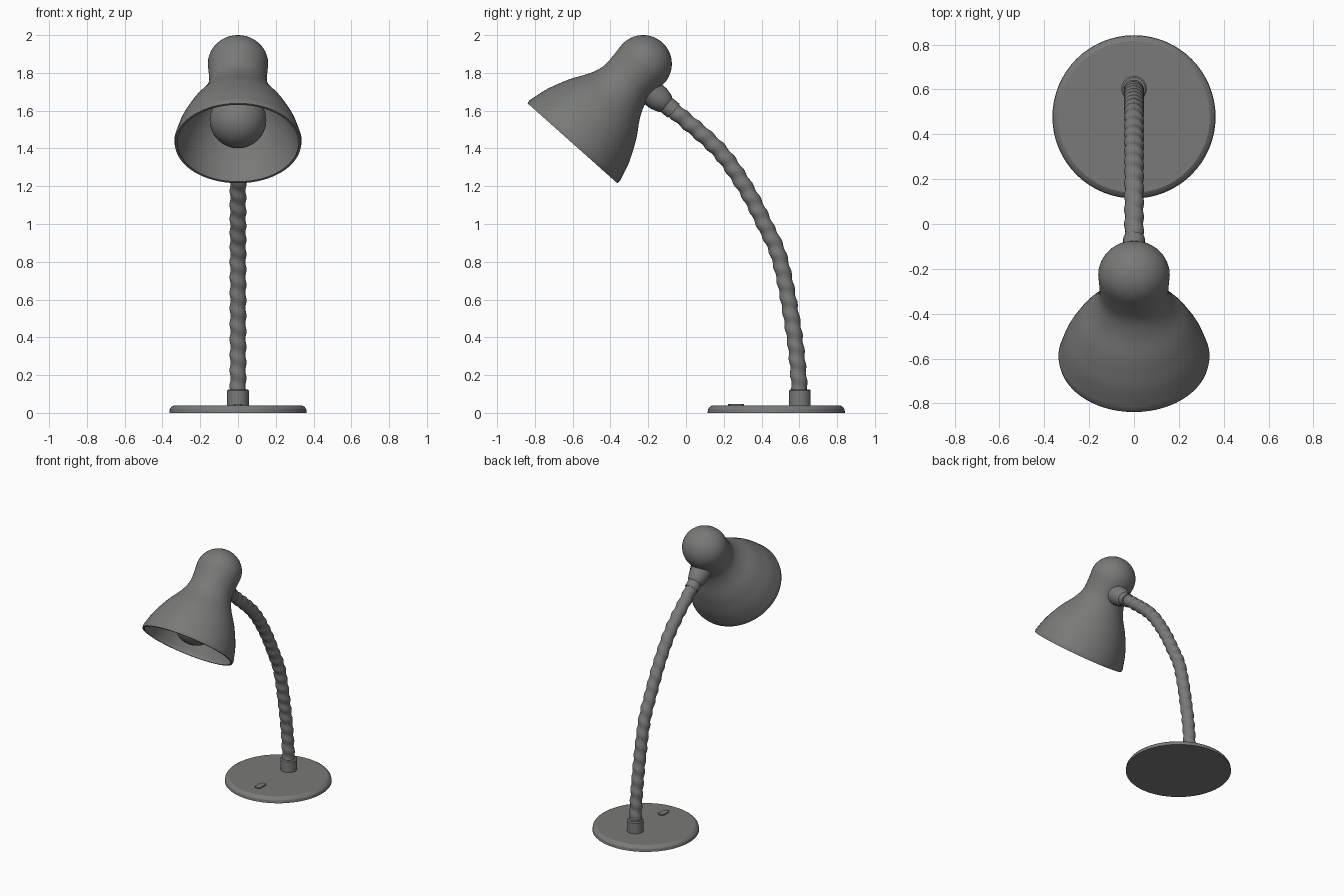
import bpy, bmesh, math
from mathutils import Vector, geometry

if "Cube" in bpy.data.objects:
    bpy.data.objects.remove(bpy.data.objects["Cube"])

# Dark grey finish shared by every part
DARK = bpy.data.materials.new("dark_grey")
DARK.diffuse_color = (0.19, 0.195, 0.188, 1)
DARK.use_nodes = True
DARK.node_tree.nodes["Principled BSDF"].inputs["Base Color"].default_value = DARK.diffuse_color


def finish(name, bm, angle=35):
    bmesh.ops.remove_doubles(bm, verts=bm.verts, dist=1e-5)
    bmesh.ops.recalc_face_normals(bm, faces=bm.faces)
    me = bpy.data.meshes.new(name)
    bm.to_mesh(me)
    bm.free()
    me.materials.append(DARK)
    ob = bpy.data.objects.new(name, me)
    bpy.context.collection.objects.link(ob)
    bpy.context.view_layer.objects.active = ob
    bpy.ops.object.select_all(action='DESELECT')
    ob.select_set(True)
    bpy.ops.object.shade_smooth_by_angle(angle=math.radians(angle))
    return ob


def skin(bm, rings):
    n = len(rings[0])
    for a, b in zip(rings, rings[1:]):
        for i in range(n):
            j = (i + 1) % n
            bm.faces.new((a[i], a[j], b[j], b[i]))


def lathe(name, origin, axis, profile, seg=48, sx=1.0, angle=35):
    """Revolve (distance along axis, radius) pairs about an axis in the yz plane."""
    o, d = Vector(origin), Vector(axis).normalized()
    u = Vector((1, 0, 0))
    v = d.cross(u)
    bm = bmesh.new()
    rings = []
    for s, r in profile:
        rings.append([bm.verts.new(o + d * s + u * (sx * r * math.cos(t)) + v * (r * math.sin(t)))
                      for t in (2 * math.pi * i / seg for i in range(seg))])
    skin(bm, rings)
    bmesh.ops.remove_doubles(bm, verts=bm.verts, dist=1e-5)
    bmesh.ops.dissolve_degenerate(bm, edges=bm.edges, dist=1e-6)
    return finish(name, bm, angle)


def smooth_path(pts, steps=10):
    """Catmull-Rom curve through the points."""
    pts = [Vector(p) for p in pts]
    ext = [2 * pts[0] - pts[1]] + pts + [2 * pts[-1] - pts[-2]]
    out = []
    for a, b, c, d in zip(ext, ext[1:], ext[2:], ext[3:]):
        out += geometry.interpolate_bezier(b, b + (c - a) / 6, c - (d - b) / 6, c, steps + 1)[:-1]
    return out + [pts[-1]]


UP = (0, 0, 1)

# Base disc, arm collar and rocker switch
lathe("base", (0, 0.478, 0), UP,
      [(0, 0), (0, 0.364), (0.02, 0.361), (0.032, 0.352), (0.04, 0.338), (0.04, 0)], 64, angle=25)
lathe("arm_collar", (0, 0.603, 0.035), UP,
      [(0, 0), (0, 0.057), (0.083, 0.057), (0.09, 0.05), (0.09, 0)], 32)
bm = bmesh.new()
bmesh.ops.create_cube(bm, size=1)
bmesh.ops.scale(bm, verts=bm.verts, vec=(0.045, 0.085, 0.018))
bmesh.ops.translate(bm, verts=bm.verts, vec=(0, 0.265, 0.039))
bmesh.ops.bevel(bm, geom=[e for e in bm.edges if abs(e.verts[0].co.z - e.verts[1].co.z) > 0.01],
                offset=0.01, segments=3, affect='EDGES')
finish("switch", bm)

# Gooseneck arm: helically ridged tube swept along a planar curve
path = smooth_path([(0, 0.605, 0.08), (0, 0.575, 0.4), (0, 0.50, 0.8), (0, 0.415, 1.0),
                    (0, 0.31, 1.2), (0, 0.165, 1.4), (0, -0.08, 1.615)])
length = [0.0]
for a, b in zip(path, path[1:]):
    length.append(length[-1] + (b - a).length)
rows, seg, turns = 200, 24, 21
bm = bmesh.new()
rings, k = [], 0
for row in range(rows + 1):
    t = length[-1] * row / rows
    while k < len(path) - 2 and length[k + 1] < t:
        k += 1
    f = (t - length[k]) / (length[k + 1] - length[k])
    p = path[k].lerp(path[k + 1], f)
    tan = (path[min(k + 2, len(path) - 1)] - path[max(k - 1, 0)]).normalized()
    nrm = tan.cross(Vector((1, 0, 0)))
    ring = []
    for i in range(seg):
        a = 2 * math.pi * i / seg
        r = 0.042 + 0.003 * math.sin(2 * math.pi * turns * row / rows + a)
        ring.append(bm.verts.new(p + Vector((r * math.cos(a), 0, 0)) + nrm * (r * math.sin(a))))
    rings.append(ring)
skin(bm, rings)
bm.faces.new(rings[0])
bm.faces.new(rings[-1])
finish("gooseneck_arm", bm, 60)

# Joint between arm and shade
lathe("shade_joint", (0, -0.203, 1.711), (0, 0.78, -0.63),
      [(0, 0), (0, 0.072), (0.075, 0.068), (0.118, 0.056), (0.128, 0.048),
       (0.178, 0.048), (0.178, 0)], 24)

# Bell shade: domed top flowing into a flared, hollow skirt with a thick lip
CAP, AXIS = Vector((0, -0.227, 1.848)), Vector((0, -0.665, -0.747)).normalized()
R = 0.152
dome = [(-R * math.cos(a), R * math.sin(a)) for a in (math.pi / 2 * i / 12 for i in range(13))]
bell = smooth_path([(0, R, 0), (0.08, 0.147, 0), (0.15, 0.149, 0), (0.225, 0.178, 0), (0.31, 0.231, 0),
                    (0.38, 0.266, 0), (0.45, 0.295, 0), (0.545, 0.321, 0)], 5)
outer = dome[:-1] + [(p.x, p.y) for p in bell]
T = 0.014
inner = [(s + (T if s < 0 else 0), max(r - T, 0)) for s, r in reversed(outer)]
lathe("shade", CAP, AXIS, outer + [(0.563, 0.318), (0.563, 0.306)] + inner, 64, 1.05, 40)

# Bulb with a neck running up into the dome
B = 0.15
globe = [(0.398 + B * math.cos(a), B * math.sin(a)) for a in (math.pi * 0.82 * i / 20 for i in range(21))]
lathe("bulb", CAP, AXIS, globe + [(0.22, 0.065), (0.12, 0.055), (-0.06, 0.055), (-0.06, 0)], 40)
